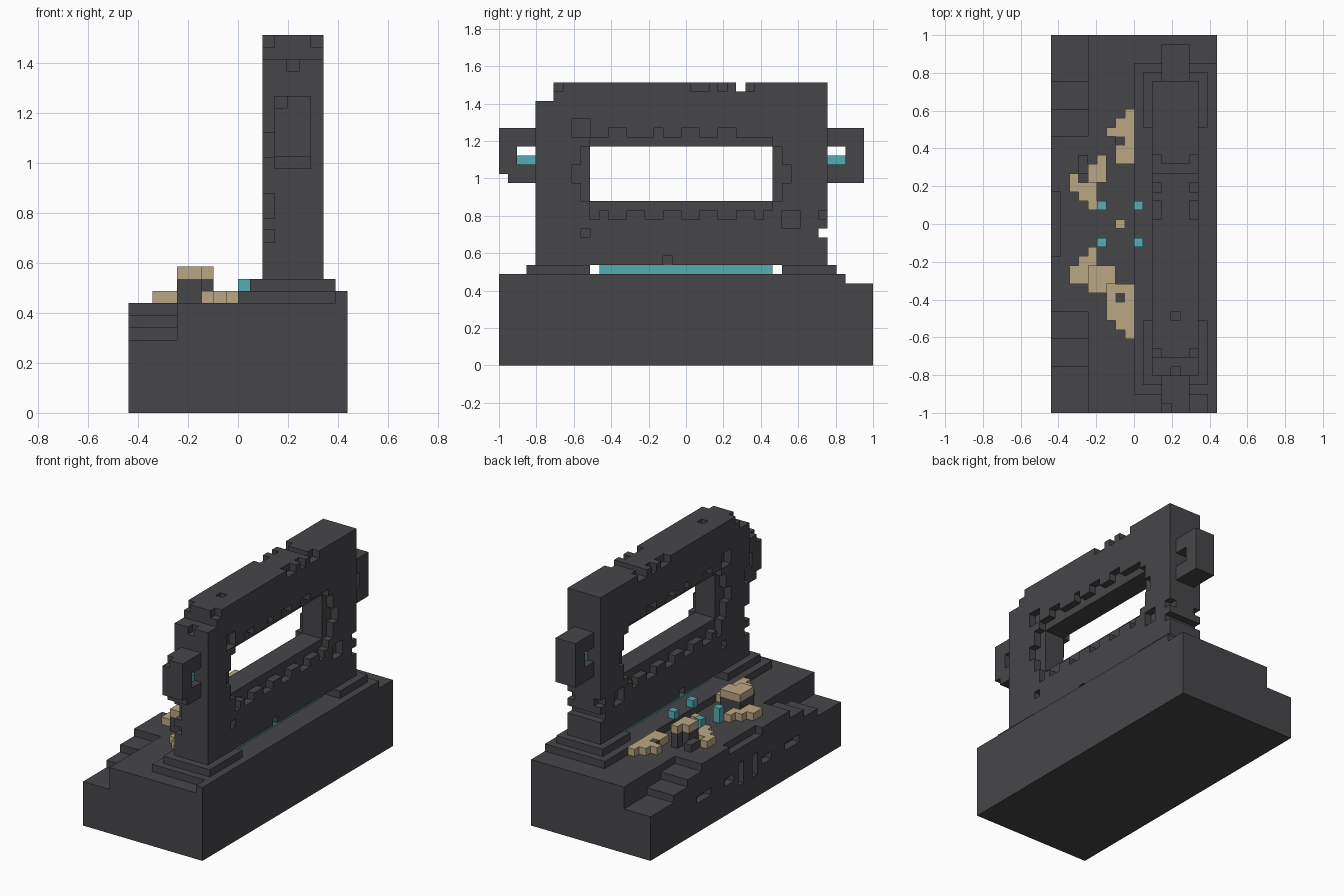
import bpy
import bmesh
from itertools import product
from mathutils import Vector

if "Cube" in bpy.data.objects:
    bpy.data.objects.remove(bpy.data.objects["Cube"])

U = 2 / 41                                  # block size
ORIGIN = Vector((-9 * U, -1, 0))
MID = 40                                    # mirror sum along the length


def material(name, rgb):
    m = bpy.data.materials.new(name)
    m.use_nodes = True
    m.diffuse_color = (*rgb, 1)
    bsdf = m.node_tree.nodes["Principled BSDF"]
    bsdf.inputs["Base Color"].default_value = (*rgb, 1)
    bsdf.inputs["Roughness"].default_value = 0.9
    return m


STONE = material("dark stone", (0.062, 0.06, 0.066))
SAND = material("sand", (0.50, 0.39, 0.23))
TEAL = material("teal", (0.09, 0.42, 0.46))


def box(x, y, z):
    """All blocks in three index ranges."""
    return set(product(range(*x), range(*y), range(*z)))


def pair(x, y, z):
    """A box and its mirror along the length."""
    return box(x, y, z) | box(x, (MID - y[1], MID - y[0]), z)


def build(name, cells, mat):
    """Skin a set of blocks, then merge the flat faces."""
    bm = bmesh.new()
    verts = {}

    def vert(p):
        p = tuple(p)
        if p not in verts:
            verts[p] = bm.verts.new(ORIGIN + Vector(p) * U)
        return verts[p]

    for c in cells:
        for axis, side in product(range(3), (0, 1)):
            n = list(c)
            n[axis] += 2 * side - 1
            if tuple(n) in cells:
                continue
            a, b = (axis + 1) % 3, (axis + 2) % 3
            ring = []
            for da, db in ((0, 0), (1, 0), (1, 1), (0, 1)):
                p = list(c)
                p[axis] += side
                p[a] += da
                p[b] += db
                ring.append(vert(p))
            bm.faces.new(ring if side else ring[::-1])
    bmesh.ops.dissolve_limit(bm, angle_limit=0.01, verts=bm.verts[:], edges=bm.edges[:])
    bmesh.ops.triangulate(bm, faces=[f for f in bm.faces if len(f.verts) > 4])
    mesh = bpy.data.meshes.new(name)
    bm.to_mesh(mesh)
    bm.free()
    mesh.materials.append(mat)
    ob = bpy.data.objects.new(name, mesh)
    bpy.context.collection.objects.link(ob)
    return ob


# Base with stairs climbing to the middle along one side
base = box((4, 18), (0, 41), (0, 9)) | box((0, 4), (0, 41), (0, 6))
for step in range(3):
    inset = 5 + 3 * step
    base |= box((0, 4), (inset, 41 - inset), (6 + step, 7 + step))
base -= box((0, 1), (17, 24), (8, 9))
base |= box((17, 18), (0, 38), (9, 10))
# slots along the stair side
base -= pair((0, 1), (9, 12), (4, 5)) | pair((0, 1), (15, 17), (4, 5))
base -= pair((0, 1), (18, 19), (3, 6))
build("base", base, STONE)

# Plinth and stepped feet
build("plinth", box((9, 17), (2, 38), (9, 10)), STONE)
build("gate_feet", box((10, 17), (3, 10), (10, 11)) | box((10, 17), (31, 37), (10, 11)), STONE)

# Gate wall with a window
gate = box((11, 16), (4, 36), (11, 31)) | pair((11, 16), (4, 9), (10, 11))
gate -= box((11, 16), (4, 6), (29, 31))
gate -= box((11, 16), (10, 30), (18, 24))
for face in ((11, 12), (15, 16)):
    # shallow window rebate, wider on both faces
    gate -= box(face, (10, 30), (17, 25)) | pair(face, (9, 10), (18, 24))
    # worn notches above and below the window
    for y in ((13, 15), (18, 19), (21, 23), (25, 27)):
        gate -= box(face, (y[0] - 1, y[1] - 1), (25, 26))
    for y in ((10, 11), (12, 14), (16, 18), (20, 22), (24, 26), (28, 29)):
        gate -= box(face, y, (16, 17))
    # chips in the piers
    gate -= pair(face, (8, 9), (20, 22))
    gate -= box(face, (8, 10), (25, 27)) | box(face, (9, 10), (14, 15))
    gate -= box(face, (31, 33), (15, 17)) | box(face, (18, 19), (11, 12))
    gate -= box(face, (35, 36), (16, 17))
    # chips along the top edge
    for y in ((6, 7), (21, 23), (24, 25), (27, 28)):
        gate -= box(face, y, (30, 31))
gate -= box((11, 16), (26, 27), (30, 31)) | box((11, 16), (35, 36), (14, 15))
gate -= box((13, 14), (10, 11), (30, 31))
# chips on the end face
for z in ((14, 15), (16, 18), (21, 23)):
    gate -= box((11, 12), (4, 5), z)
gate -= box((13, 14), (4, 5), (28, 29))
build("gate", gate, STONE)

# Handles on both ends
handles = pair((12, 15), (0, 4), (20, 26)) - pair((12, 15), (2, 4), (22, 24))
handles -= box((12, 15), (0, 1), (20, 21)) | box((12, 13), (0, 1), (25, 26))
build("end_handles", handles, STONE)
build("handle_lights", pair((13, 14), (2, 4), (22, 23)), TEAL)

# Glowing strip under the gate and four small lamps
build("threshold_light", box((12, 15), (11, 30), (10, 11)), TEAL)
lamps = set()
for x, y in product((5, 9), (18, 22)):
    lamps |= box((x, x + 1), (y, y + 1), (9, 11))
build("floor_lamps", lamps, TEAL)

# Sand drifts on the floor, in two uneven halves
sand = box((8, 9), (27, 33), (9, 10)) | box((7, 8), (27, 32), (9, 10))
sand |= box((6, 7), (30, 31), (9, 10)) | box((4, 5), (22, 25), (9, 10))
sand |= box((3, 4), (23, 25), (9, 10)) | box((2, 3), (24, 26), (9, 10))
sand |= box((8, 9), (8, 14), (9, 10)) | box((7, 8), (9, 14), (9, 10))
sand |= box((6, 7), (10, 14), (9, 10)) | box((4, 5), (16, 18), (9, 10))
sand |= box((2, 4), (14, 16), (9, 10)) | box((3, 4), (16, 17), (9, 10))
sand |= box((7, 8), (20, 21), (9, 10))
sand -= box((7, 8), (29, 30), (9, 10)) | box((7, 8), (12, 13), (9, 10))
build("sand_drifts", sand, SAND)

# Sand caps on low stone blocks
caps = box((5, 6), (25, 28), (11, 12)) | box((4, 5), (25, 27), (11, 12))
caps |= box((4, 6), (13, 16), (11, 12)) | box((6, 7), (14, 16), (11, 12))
build("sand_caps", caps, SAND)
stones = {(x, y, z) for x, y, _ in caps for z in (9, 10)}
stones |= box((7, 8), (29, 30), (9, 10)) | box((7, 8), (12, 13), (9, 10))
stones |= box((3, 4), (26, 28), (9, 10))
build("floor_stones", stones, STONE)
